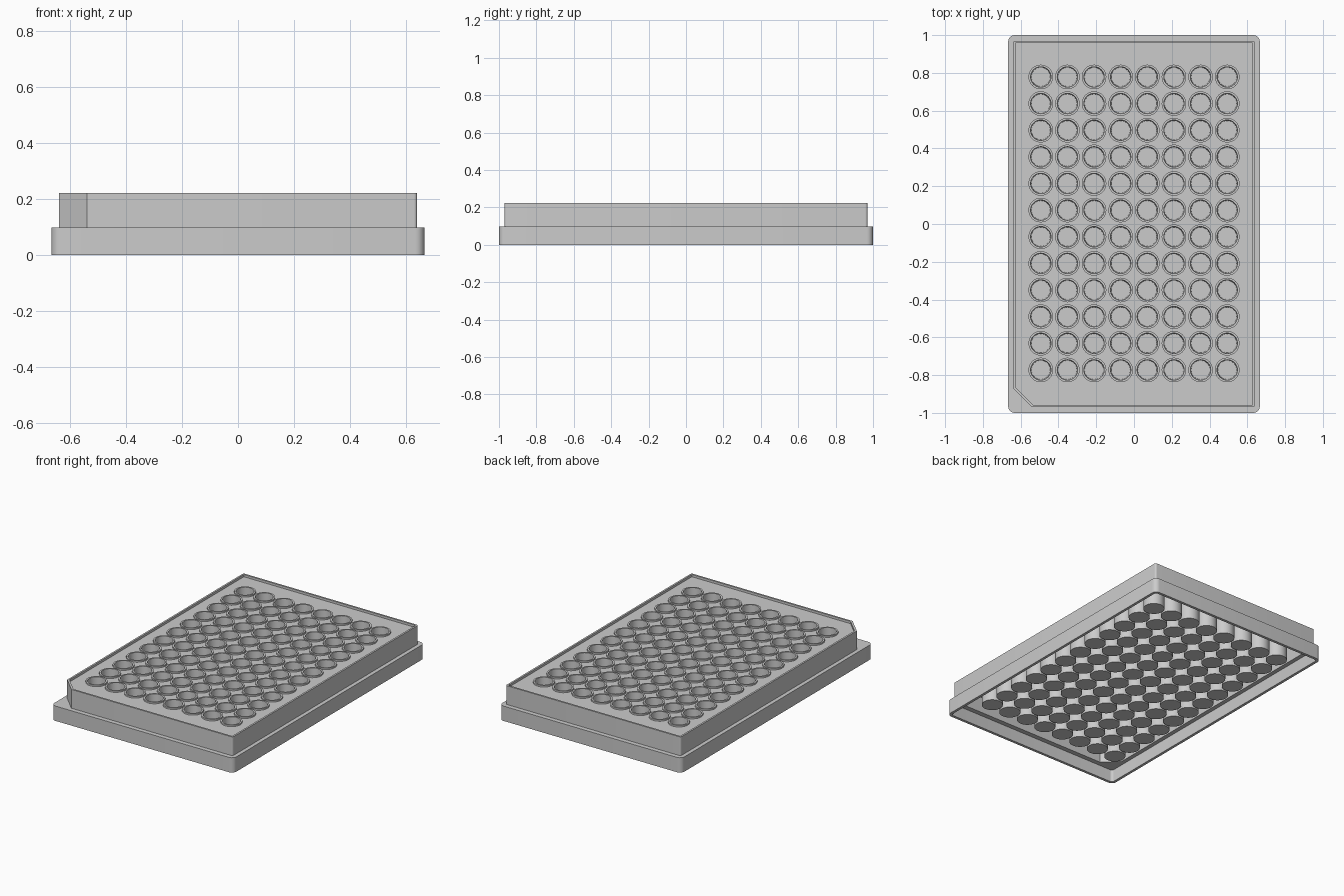
import bpy, bmesh
from math import sin, cos, pi

if "Cube" in bpy.data.objects:
    bpy.data.objects.remove(bpy.data.objects["Cube"])

PITCH, COLS, ROWS, SEG = 0.141, 8, 12, 32
R_OUT = 0.065
CENTRES = [((i - (COLS - 1) / 2) * PITCH, (j - (ROWS - 1) / 2) * PITCH + 0.003)
           for i in range(COLS) for j in range(ROWS)]


def outline(hx, hy, r, chamfer=0, k=7):
    """Rounded rectangle, counter-clockwise; optional chamfer at (-x, -y)."""
    pts = []
    for n, (sx, sy) in enumerate([(1, 1), (-1, 1), (-1, -1), (1, -1)]):
        for i in range(k):
            t = i / (k - 1)
            if n == 2 and chamfer:
                pts.append((-hx + chamfer * t, -hy + chamfer * (1 - t)))
            else:
                a = (n + t) * pi / 2
                pts.append((sx * (hx - r) + r * cos(a), sy * (hy - r) + r * sin(a)))
    return pts


def bridge(bm, a, b):
    for i in range(len(a)):
        j = (i + 1) % len(a)
        bm.faces.new((a[i], a[j], b[j], b[i]))


def loop_edges(bm, loop):
    out = []
    for i in range(len(loop)):
        pair = (loop[i], loop[(i + 1) % len(loop)])
        out.append(bm.edges.get(pair) or bm.edges.new(pair))
    return out


def circle(bm, cx, cy, r, z):
    return [bm.verts.new((cx + r * cos(2 * pi * i / SEG), cy + r * sin(2 * pi * i / SEG), z))
            for i in range(SEG)]


def perforated_sheet(bm, border):
    """Fill a border loop, leaving a round hole for every well."""
    z = border[0].co.z
    edges = loop_edges(bm, border)
    for cx, cy in CENTRES:
        edges += loop_edges(bm, circle(bm, cx, cy, R_OUT, z))
    bmesh.ops.triangle_fill(bm, edges=edges, use_beauty=True, use_dissolve=False)


def finish(bm, name):
    bmesh.ops.recalc_face_normals(bm, faces=bm.faces)
    me = bpy.data.meshes.new(name)
    bm.to_mesh(me)
    bm.free()
    ob = bpy.data.objects.new(name, me)
    bpy.context.collection.objects.link(ob)
    bpy.context.view_layer.objects.active = ob
    ob.select_set(True)
    bpy.ops.object.shade_smooth_by_angle(angle=0.5)
    ob.select_set(False)


# Plate frame: underside cavity, skirt, stepped upper wall, lip and deck
bm = bmesh.new()
sections = [
    (0.620, 0.950, 0.005, 0.095, 0.190),   # underside of deck
    (0.620, 0.950, 0.005, 0.095, 0.083),   # inner ledge
    (0.648, 0.982, 0.018, 0, 0.083),
    (0.648, 0.982, 0.018, 0, 0.0),         # skirt foot
    (0.666, 1.000, 0.033, 0, 0.0),
    (0.666, 1.000, 0.033, 0, 0.098),       # outer step
    (0.640, 0.970, 0.012, 0.1, 0.098),
    (0.640, 0.970, 0.012, 0.1, 0.222),     # top lip
    (0.628, 0.958, 0.005, 0.095, 0.222),
    (0.628, 0.958, 0.005, 0.095, 0.207),   # deck
]
loops = [[bm.verts.new((x, y, z)) for x, y in outline(hx, hy, r, c)]
         for hx, hy, r, c, z in sections]
for a, b in zip(loops, loops[1:]):
    bridge(bm, a, b)
perforated_sheet(bm, loops[0])
perforated_sheet(bm, loops[-1])
finish(bm, "plate_frame")

# Wells: flat-bottomed cups with a raised rim
bm = bmesh.new()
profile = [(R_OUT, 0.035), (R_OUT, 0.217), (0.054, 0.217), (0.050, 0.052)]
for cx, cy in CENTRES:
    rings = [circle(bm, cx, cy, r, z) for r, z in profile]
    for a, b in zip(rings, rings[1:]):
        bridge(bm, a, b)
    bm.faces.new(rings[0][::-1])
    bm.faces.new(rings[-1])
finish(bm, "wells")
